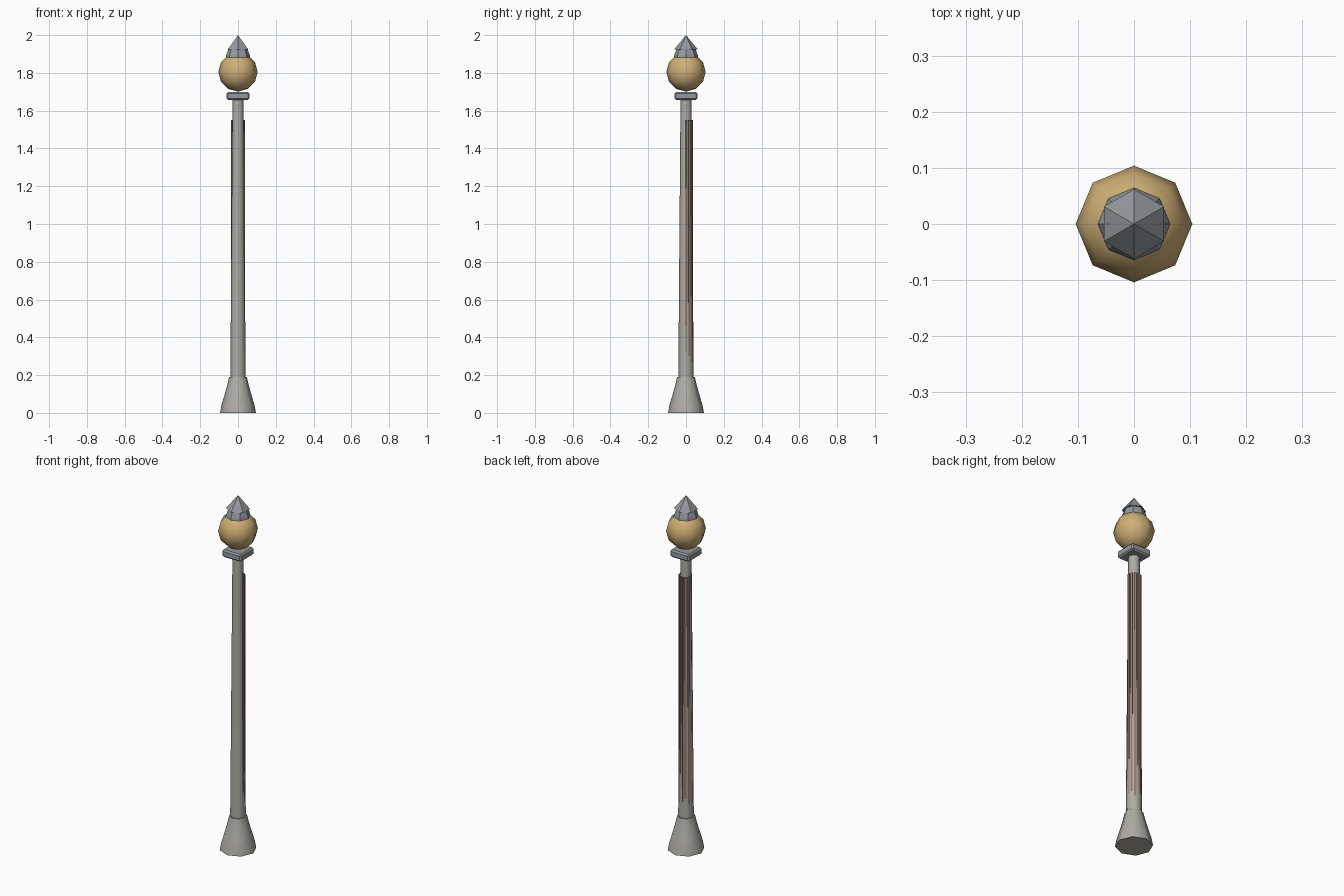
import bpy, math
from math import cos, sin, pi

if "Cube" in bpy.data.objects:
    bpy.data.objects.remove(bpy.data.objects["Cube"])


def mat(name, rgb):
    m = bpy.data.materials.new(name)
    m.diffuse_color = (*rgb, 1)
    m.use_nodes = True
    m.node_tree.nodes["Principled BSDF"].inputs["Base Color"].default_value = m.diffuse_color
    return m


STONE = mat("pale_stone", (0.42, 0.41, 0.37))
IRON = mat("grey_iron", (0.30, 0.32, 0.34))
AMBER = mat("amber_glass", (0.62, 0.43, 0.18))
RUST = mat("rust", (0.30, 0.20, 0.18))


def lathe(name, profile, sides, material, start=0.0, smooth=None):
    """Closed solid of revolution from (radius, height) points."""
    verts, faces, rings = [], [], []
    for r, z in profile:
        n = 1 if r == 0 else sides
        rings.append([len(verts) + i for i in range(n)])
        verts += [(r * cos(start + 2 * pi * i / sides),
                   r * sin(start + 2 * pi * i / sides), z) for i in range(n)]
    for a, b in zip(rings, rings[1:]):
        for i in range(sides):
            j = (i + 1) % sides
            if len(a) == 1:
                faces.append((a[0], b[j], b[i]))
            elif len(b) == 1:
                faces.append((a[i], a[j], b[0]))
            else:
                faces.append((a[i], a[j], b[j], b[i]))
    if len(rings[0]) > 1:
        faces.append(rings[0][::-1])
    if len(rings[-1]) > 1:
        faces.append(rings[-1])
    me = bpy.data.meshes.new(name)
    me.from_pydata(verts, [], faces)
    me.materials.append(material)
    ob = bpy.data.objects.new(name, me)
    bpy.context.collection.objects.link(ob)
    if smooth:
        bpy.ops.object.select_all(action='DESELECT')
        ob.select_set(True)
        bpy.context.view_layer.objects.active = ob
        bpy.ops.object.shade_smooth_by_angle(angle=math.radians(smooth))
    return ob


def box(name, size, loc, material, turn=0.0):
    bpy.ops.mesh.primitive_cube_add(size=1, location=loc, rotation=(0, 0, turn))
    ob = bpy.context.object
    ob.name = name
    ob.scale = size
    bpy.ops.object.transform_apply(location=False, rotation=False, scale=True)
    ob.data.materials.append(material)
    return ob


# Flared foot and tapering post
lathe("foot", [(0.095, 0), (0.088, 0.04), (0.07, 0.1), (0.056, 0.15), (0.047, 0.19)],
      8, STONE, smooth=50)
lathe("post", [(0.041, 0.15), (0.029, 1.67)], 8, STONE, smooth=50)

# Square bevelled plate under the globe
plate = box("plate", (0.12, 0.12, 0.042), (0, 0, 1.678), IRON)
bevel = plate.modifiers.new("bevel", 'BEVEL')
bevel.width = 0.008
bevel.segments = 1

# Glass globe
R = 0.104
globe = [(0, 1.805 - R)]
globe += [(R * cos(a), 1.805 + R * sin(a)) for a in (-pi/3, -pi/6, 0, pi/6, pi/3)]
globe += [(0, 1.805 + R)]
lathe("globe", globe, 8, AMBER, smooth=60)

# Collar and pointed finial
lathe("collar", [(0.066, 1.875), (0.062, 1.895), (0.047, 1.935)], 8, IRON)
lathe("finial", [(0.062, 1.925), (0, 2.0)], 6, IRON, start=pi / 6)

# Narrow vertical rust streaks on the back right of the post
for i in range(6):
    a = pi * i / 6
    low = (0.28, 0.3, 0.27)[i % 3]
    box(f"rust_streak_{i + 1}", (0.006, 0.012, 1.55 - low),
        (0.035 * cos(a), 0.035 * sin(a), (1.55 + low) / 2), RUST, a)
